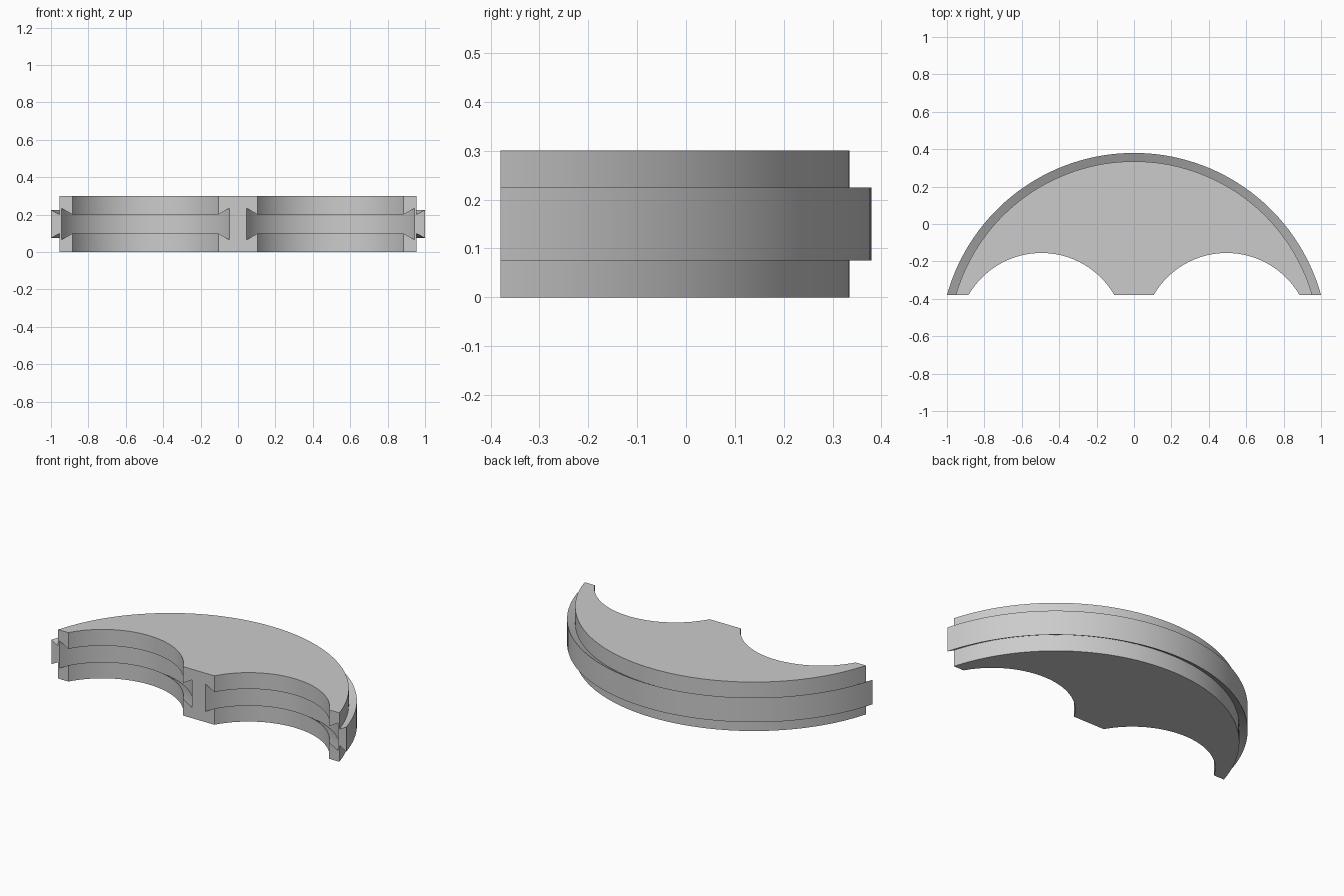
import bpy, bmesh
from math import asin, cos, sin, pi

cube = bpy.data.objects.get("Cube")
if cube:
    bpy.data.objects.remove(cube)

FRONT = -0.38      # plane that cuts off all the arcs
HEIGHT = 0.30
SEGMENTS = 64

grey = bpy.data.materials.new("plain grey")
grey.use_nodes = True
colour = (0.6, 0.6, 0.6, 1)
grey.diffuse_color = colour
grey.node_tree.nodes["Principled BSDF"].inputs["Base Color"].default_value = colour


def dovetail(wall, tip, root_half, tip_half):
    """Radius and height pairs of a wall with a dovetail at mid height."""
    mid = HEIGHT / 2
    return [(wall, 0), (wall, mid - root_half), (tip, mid - tip_half),
            (tip, mid + tip_half), (wall, mid + root_half), (wall, HEIGHT)]


def sweep(bm, cx, cy, profile, backwards=False):
    """Sweep a wall profile round a centre, ending on the front plane."""
    columns = []
    for i in range(SEGMENTS + 1):
        t = i / SEGMENTS
        if backwards:
            t = 1 - t
        column = []
        for r, z in profile:
            start = asin((FRONT - cy) / r)
            a = start + t * (pi - 2 * start)
            column.append(bm.verts.new((cx + r * cos(a), cy + r * sin(a), z)))
        columns.append(column)
    for c, d in zip(columns, columns[1:]):
        for k in range(len(profile) - 1):
            bm.faces.new((c[k], d[k], d[k + 1], c[k + 1]))
    return columns


bm = bmesh.new()
rail = dovetail(0.993, 1.038, 0.05, 0.075)
groove = dovetail(0.45, 0.503, 0.05, 0.085)

# Outer rail, then the two grooved hollows, in order round the outline
walls = [sweep(bm, 0, -0.658, rail),
         sweep(bm, -0.495, -0.605, groove, True),
         sweep(bm, 0.495, -0.605, groove, True)]

# Flat front ends joining each wall to the next
for i, wall in enumerate(walls):
    following = walls[(i + 1) % len(walls)]
    bm.faces.new(wall[-1] + following[0][::-1])

# Top and bottom
outline = [column for wall in walls for column in wall]
bm.faces.new([c[-1] for c in outline])
bm.faces.new([c[0] for c in reversed(outline)])
bmesh.ops.recalc_face_normals(bm, faces=bm.faces)

mesh = bpy.data.meshes.new("arched_block")
bm.to_mesh(mesh)
bm.free()
mesh.materials.append(grey)
block = bpy.data.objects.new("arched_block", mesh)
bpy.context.collection.objects.link(block)

bpy.ops.object.select_all(action='DESELECT')
block.select_set(True)
bpy.context.view_layer.objects.active = block
bpy.ops.object.shade_smooth_by_angle()
